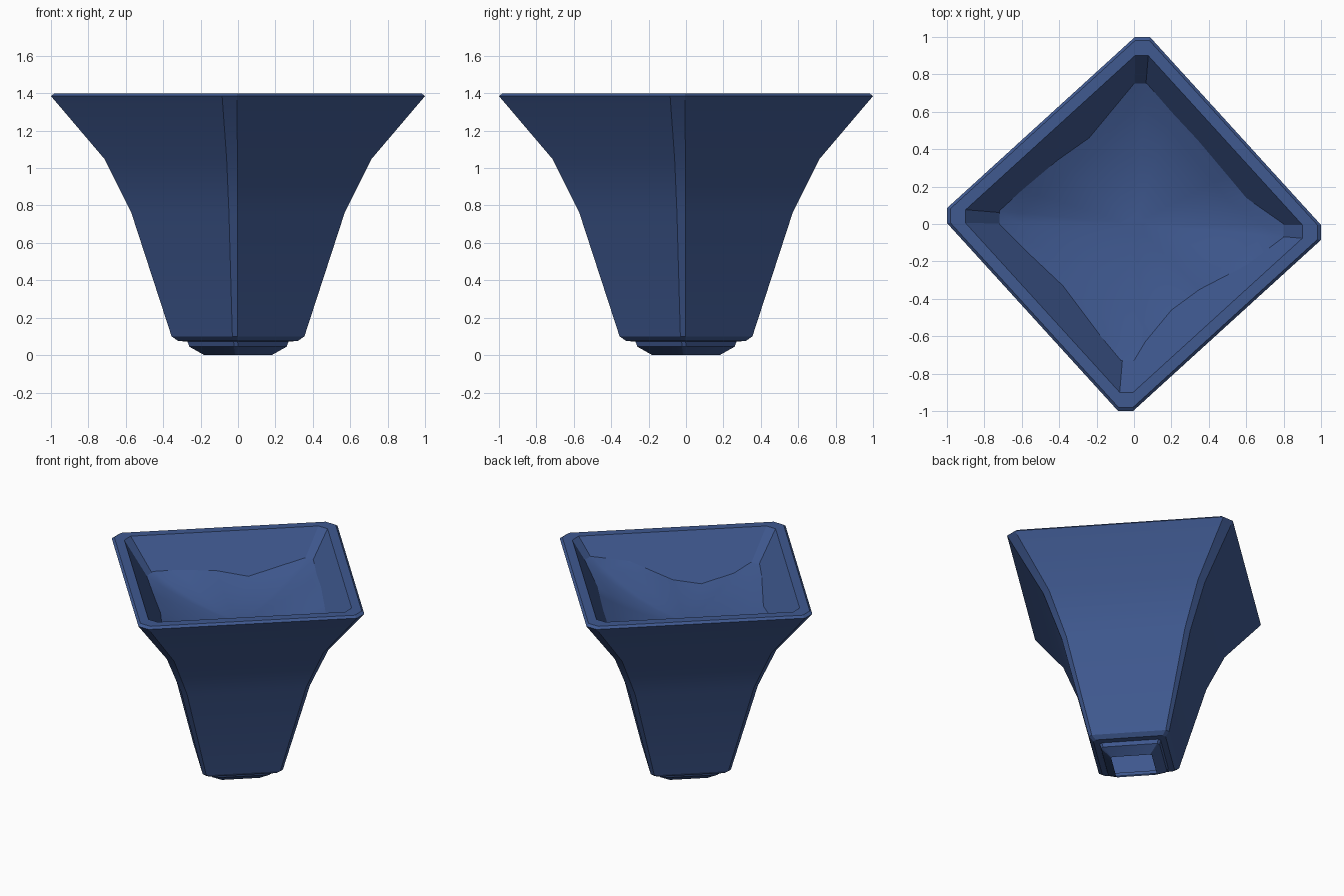
import bpy, bmesh, math

if "Cube" in bpy.data.objects:
    bpy.data.objects.remove(bpy.data.objects["Cube"])

blue = bpy.data.materials.new("blue_glaze")
blue.diffuse_color = (0.05, 0.10, 0.28, 1)
blue.use_nodes = True
blue.node_tree.nodes["Principled BSDF"].inputs["Base Color"].default_value = blue.diffuse_color


def loft(name, rings, cap_end, angle):
    bm = bmesh.new()
    loops = [[bm.verts.new(p) for p in ring] for ring in rings]
    n = len(loops[0])
    for a, b in zip(loops, loops[1:]):
        for i in range(n):
            j = (i + 1) % n
            bm.faces.new((a[i], a[j], b[j], b[i]))
    if cap_end:
        bm.faces.new(loops[-1])
    mesh = bpy.data.meshes.new(name)
    bm.to_mesh(mesh)
    bm.free()
    ob = bpy.data.objects.new(name, mesh)
    bpy.context.collection.objects.link(ob)
    mesh.materials.append(blue)
    bpy.context.view_layer.objects.active = ob
    ob.select_set(True)
    bpy.ops.object.shade_smooth_by_angle(angle=math.radians(angle))
    ob.select_set(False)
    return ob


# Square outline with narrow cut corners, one corner repeated four times
def outline(r, z):
    pts = []
    for c, s in [(1, 0), (0, 1), (-1, 0), (0, -1)]:
        for y in (-0.085 * r, -0.005 * r):
            pts.append((c * r - s * y, s * r + c * y, z))
    return pts


# Planter: open foot, flared outer wall, rim and inner wall
SLOPE = 1.175
profile = [(0.18, 0.0), (0.26, 0.045), (0.27, 0.072), (0.32, 0.076),
           (0.355, 0.10), (0.57, 0.76), (0.715, 1.05),
           (1.0, 1.385), (0.98, 1.40), (0.90, 1.40),
           (0.60, 1.40 - 0.30 * SLOPE)]
loft("planter", [outline(r, z) for r, z in profile], False, 25)


# Soil: shallow bowl with an uneven edge resting on the inner wall
edge = [(0.80, -0.07), (0.80, 0.0), (0.60, 0.14), (0.50, 0.26), (0.34, 0.45),
        (0.20, 0.60), (0.07, 0.75), (0.0, 0.75), (-0.24, 0.46), (-0.41, 0.34),
        (-0.60, 0.18), (-0.72, 0.07), (-0.72, 0.0), (-0.56, -0.16),
        (-0.38, -0.33), (-0.17, -0.61), (-0.07, -0.73), (0.0, -0.73),
        (0.06, -0.63), (0.20, -0.46), (0.35, -0.35), (0.60, -0.22)]


# Radius of the outline passing through a point
def wall_size(x, y):
    best = 0
    for _ in range(4):
        best = max(best, abs(x), 1.005 * x + 0.915 * y)
        x, y = -y, x
    return best


def soil_ring(t):
    ring = []
    for x, y in edge:
        zb = 1.40 - SLOPE * (0.90 - wall_size(x, y))
        ring.append((x * t, y * t, 1.06 + (zb - 1.06) * t ** 2))
    return ring


loft("soil", [soil_ring(t) for t in (1, 0.85, 0.7, 0.5, 0.3, 0.1)], True, 60)
